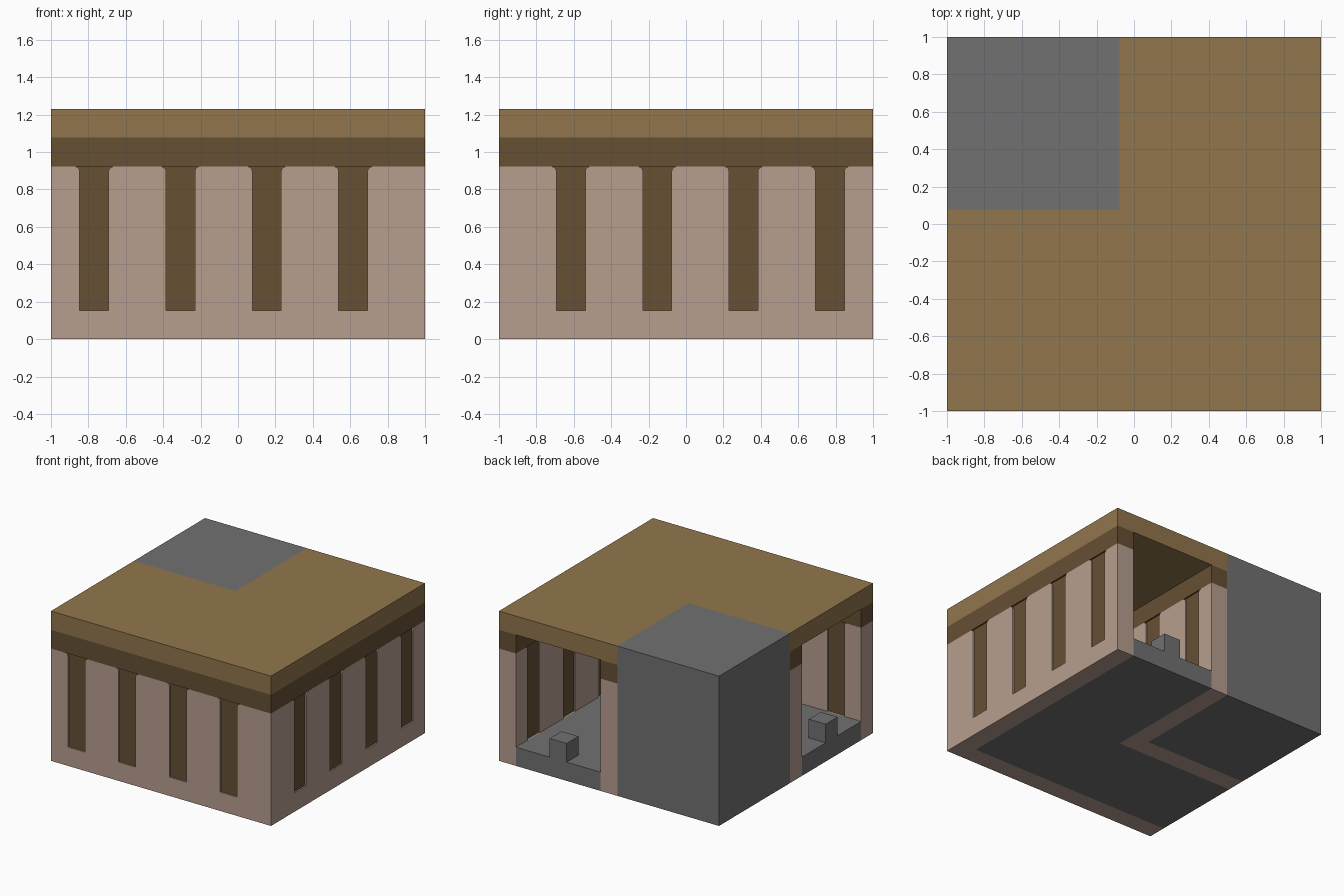
import bpy, bmesh, math

cube = bpy.data.objects.get("Cube")
if cube:
    bpy.data.objects.remove(cube, do_unlink=True)

U = 2 / 13            # building module: the plan is 13 x 13 modules, 8 high
RECESS = 0.012        # how far the timber posts sit behind the plaster


def material(name, rgb):
    m = bpy.data.materials.new(name)
    m.use_nodes = True
    m.diffuse_color = (*rgb, 1)
    bsdf = next(n for n in m.node_tree.nodes if n.type == 'BSDF_PRINCIPLED')
    bsdf.inputs["Base Color"].default_value = (*rgb, 1)
    return m


PLASTER = material("pink_plaster", (0.474, 0.337, 0.275))
TIMBER = material("dark_timber", (0.133, 0.080, 0.034))
ROOF = material("light_timber", (0.283, 0.181, 0.074))
STONE = material("grey_stone", (0.165, 0.165, 0.165))


def prism(name, outline, lo, hi, mat, place):
    """Extrude a 2D outline from lo to hi; place turns (u, v, depth) into x, y, z."""
    bm = bmesh.new()
    ends = [[bm.verts.new(place(u, v, d)) for u, v in outline] for d in (lo, hi)]
    for ring in ends:
        bm.faces.new(ring)
    n = len(outline)
    for i in range(n):
        j = (i + 1) % n
        bm.faces.new((ends[0][i], ends[0][j], ends[1][j], ends[1][i]))
    bmesh.ops.recalc_face_normals(bm, faces=bm.faces)
    mesh = bpy.data.meshes.new(name)
    bm.to_mesh(mesh)
    bm.free()
    mesh.materials.append(mat)
    obj = bpy.data.objects.new(name, mesh)
    bpy.context.collection.objects.link(obj)
    return obj


def plan(u, v, d):
    """Plan outline in modules, extruded upward."""
    return (u * U - 1, v * U - 1, d * U)


def along_x(u, v, d):
    return (u * U - 1, d * U - 1, v * U)


def along_y(u, v, d):
    return (d * U - 1, u * U - 1, v * U)


def rect(u0, v0, u1, v1):
    return [(u0, v0), (u1, v0), (u1, v1), (u0, v1)]


def panel_outline(u0, u1, round_start, round_end):
    """Plaster panel from the base to the beam, upper corners rounded beside posts."""
    r, z0, z1 = 0.17, 1, 6
    pts = [(u0, z0), (u1, z0)]
    arc = [math.radians(a) for a in (0, 30, 60, 90)]
    if round_end:
        pts += [(u1 - r + r * math.cos(a), z1 - r + r * math.sin(a)) for a in arc]
    else:
        pts.append((u1, z1))
    if round_start:
        pts += [(u0 + r - r * math.cos(a), z1 - r + r * math.sin(a)) for a in reversed(arc)]
    else:
        pts.append((u0, z1))
    return pts


def wall(name, place, start, end, near, far, posts):
    """Timber-framed wall; posts lists the start module of each post."""
    prism(name + "_base", rect(start, 0, end, 1), near, far, PLASTER, place)
    prism(name + "_beam", rect(start, 6, end, 7), near, far, TIMBER, place)
    rec = RECESS / U
    for i, p in enumerate(posts):
        prism(f"{name}_post_{i + 1}", rect(p - 0.2, 1, p + 1.2, 6),
              near + rec, far - rec, TIMBER, place)
    begins = [start] + [p + 1 for p in posts]
    stops = list(posts) + [end]
    for i, (a, b) in enumerate(zip(begins, stops)):
        prism(f"{name}_panel_{i + 1}", panel_outline(a, b, i > 0, i < len(posts)),
              near, far, PLASTER, place)


# Outer walls
wall("front_wall", along_x, 0, 13, 0, 1, (1, 4, 7, 10))
wall("right_wall", along_y, 1, 13, 12, 13, (2, 5, 8, 11))

# Inner walls around the solid corner
wall("inner_front_wall", along_x, 0, 6, 6, 7, (1, 4))
wall("inner_right_wall", along_y, 6, 13, 6, 7, (8, 11))

# Solid corner block
prism("corner_block", rect(0, 7, 6, 13), 0, 8, STONE, plan)

# Bent floor and roof
floor_plan = [(0, 1), (12, 1), (12, 13), (7, 13), (7, 6), (0, 6)]
prism("floor", floor_plan, 0, 1, STONE, plan)
roof_plan = [(0, 0), (13, 0), (13, 13), (6, 13), (6, 7), (0, 7)]
prism("roof", roof_plan, 7, 8, ROOF, plan)

# Small blocks in the middle of each doorway
prism("back_doorway_block", rect(9, 12, 10, 13), 1, 2, STONE, plan)
prism("side_doorway_block", rect(0, 3, 1, 4), 1, 2, STONE, plan)
